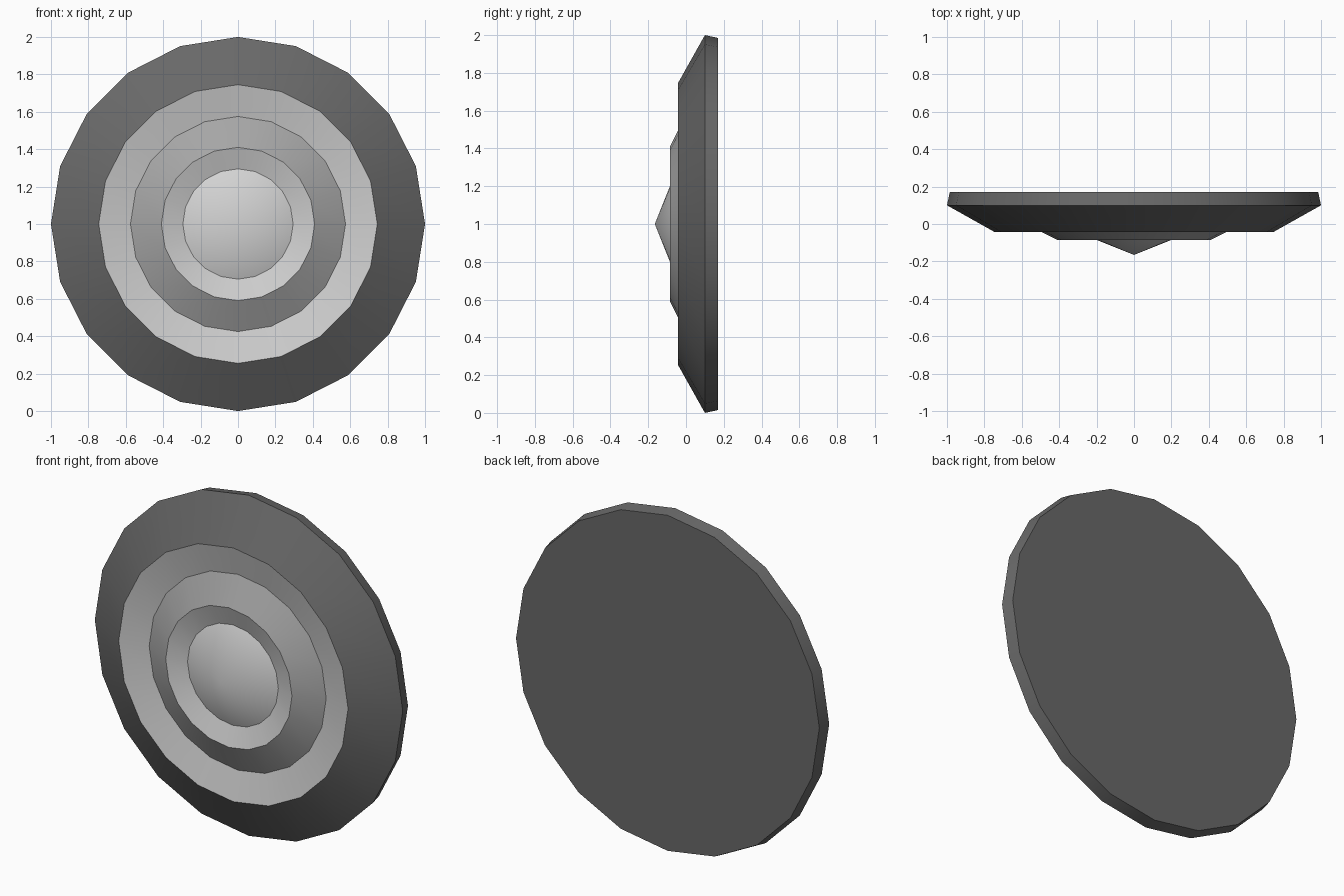
import bpy, bmesh, math

if "Cube" in bpy.data.objects:
    bpy.data.objects.remove(bpy.data.objects["Cube"])

SIDES = 20


def material(name, grey):
    m = bpy.data.materials.new(name)
    m.diffuse_color = (grey, grey, grey, 1)
    m.use_nodes = True
    m.node_tree.nodes["Principled BSDF"].inputs["Base Color"].default_value = m.diffuse_color
    return m


dark = material("dark grey", 0.14)
light = material("light grey", 0.62)
mid = material("mid grey", 0.38)
pale = material("pale grey", 0.66)


def turned(name, profile, mats):
    """Turn a (radius, y) profile about the y axis; mats holds one material per band."""
    bm = bmesh.new()
    rings = []
    for r, y in profile:
        if r == 0:
            rings.append([bm.verts.new((0, y, 1))] * SIDES)
        else:
            rings.append([bm.verts.new((r * math.cos(a), y, 1 + r * math.sin(a)))
                          for a in (i * math.tau / SIDES for i in range(SIDES))])
    slots = list(dict.fromkeys(mats))
    for a, b, mat in zip(rings, rings[1:], mats):
        for i in range(SIDES):
            j = (i + 1) % SIDES
            quad = list(dict.fromkeys((a[i], a[j], b[j], b[i])))
            bm.faces.new(quad).material_index = slots.index(mat)
    bmesh.ops.recalc_face_normals(bm, faces=bm.faces)
    me = bpy.data.meshes.new(name)
    bm.to_mesh(me)
    bm.free()
    for m in slots:
        me.materials.append(m)
    ob = bpy.data.objects.new(name, me)
    bpy.context.collection.objects.link(ob)
    bpy.ops.object.select_all(action='DESELECT')
    ob.select_set(True)
    bpy.context.view_layer.objects.active = ob
    bpy.ops.object.shade_smooth_by_angle(angle=math.radians(30))


# One closed turned body: back, rim, outer bevel, two grooves and the centre cone
turned("ringed_disc",
       [(0, 0.17), (0.985, 0.17), (1.0, 0.10), (0.745, -0.043),
        (0.575, -0.003), (0.41, -0.085), (0.295, -0.047), (0, -0.165)],
       [dark, dark, dark, light, mid, light, pale])
